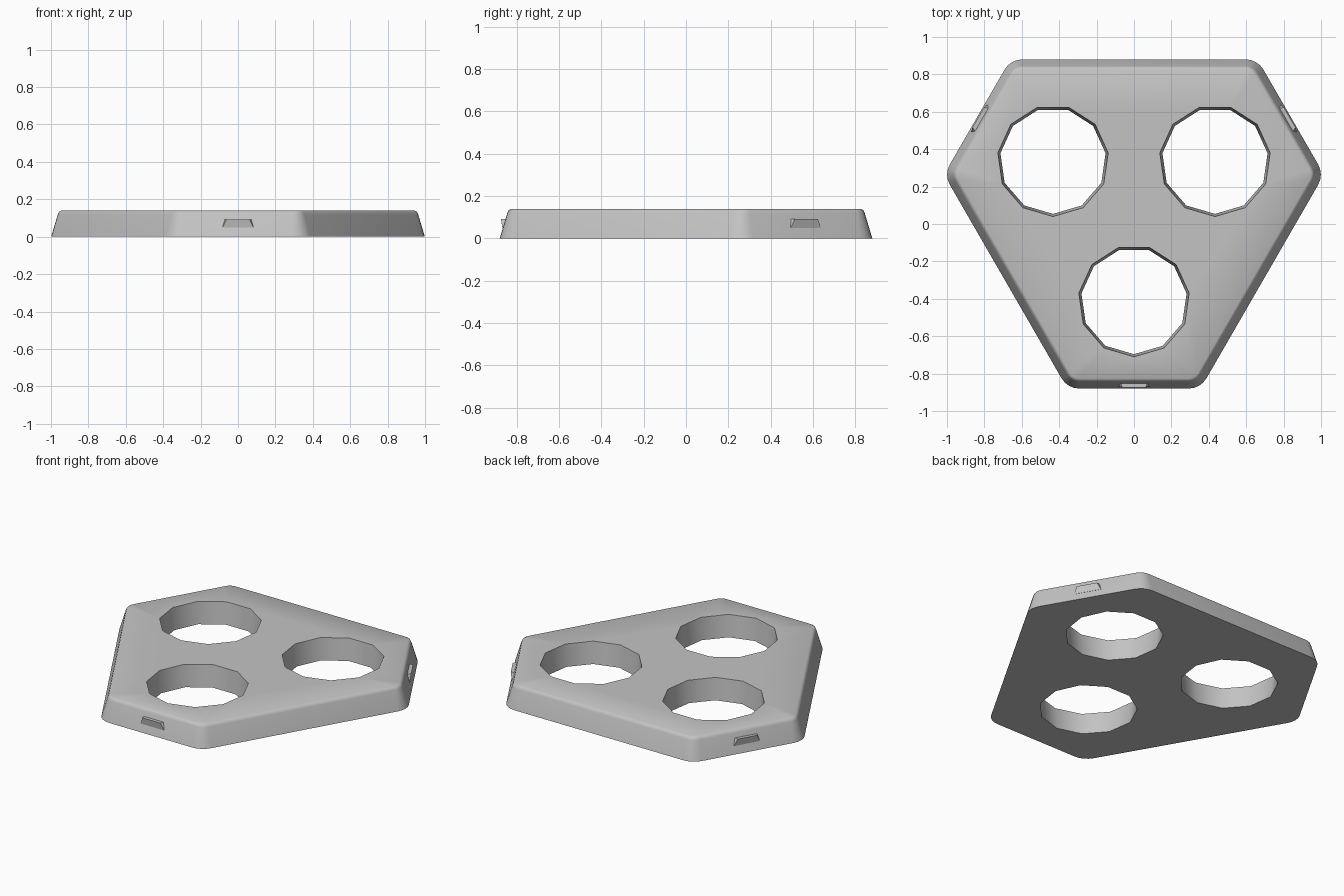
import bpy, bmesh
from math import radians, sin, cos, pi
from mathutils import Vector, Matrix

cube = bpy.data.objects.get("Cube")
if cube:
    bpy.data.objects.remove(cube, do_unlink=True)

CENTRE = Vector((0, 0.088, 0))
LONG, SHORT = 0.792, 0.968      # distance of long and short sides from the centre
HEIGHT, CORNER = 0.14, 0.11

grey = bpy.data.materials.new("plain grey")
grey.use_nodes = True
colour = (0.55, 0.55, 0.55, 1)
grey.diffuse_color = colour
grey.node_tree.nodes["Principled BSDF"].inputs["Base Color"].default_value = colour


def finish(bm, name, angle):
    bmesh.ops.recalc_face_normals(bm, faces=bm.faces[:])
    mesh = bpy.data.meshes.new(name)
    bm.to_mesh(mesh)
    bm.free()
    mesh.materials.append(grey)
    mesh.shade_smooth()
    mesh.set_sharp_from_angle(angle=radians(angle))
    obj = bpy.data.objects.new(name, mesh)
    bpy.context.collection.objects.link(obj)
    return obj


def outline(inset, z, steps=4):
    """Six-sided outline with rounded corners, moved inwards by inset."""
    r = CORNER - inset
    points = []
    for k in range(6):
        # neighbouring side normals are 60 degrees apart
        a, b = radians(60 * k - 30), radians(60 * k + 30)
        da, db = (LONG, SHORT) if k % 2 == 0 else (SHORT, LONG)
        da, db = da - CORNER, db - CORNER
        s = sin(b - a)
        corner = Vector(((da * sin(b) - db * sin(a)) / s,
                         (db * cos(a) - da * cos(b)) / s, z))
        for i in range(steps + 1):
            t = a + (b - a) * i / steps
            points.append(CENTRE + corner + Vector((cos(t), sin(t), 0)) * r)
    return points


def hole(angle, radius, z, sides=11):
    mid = CENTRE + Vector((cos(angle), sin(angle), 0)) * 0.5
    return [mid + Vector((radius * cos(2 * pi * i / sides - pi / 2),
                          radius * sin(2 * pi * i / sides - pi / 2), z))
            for i in range(sides)]


def loft(bm, rings):
    """Skin closed rings; return the edges of the first and last ring."""
    loops = [[bm.verts.new(p) for p in ring] for ring in rings]
    n = len(loops[0])
    for low, high in zip(loops, loops[1:]):
        for i in range(n):
            j = (i + 1) % n
            bm.faces.new((low[i], low[j], high[j], high[i]))
    return [[bm.edges.get((l[i], l[(i + 1) % n])) for i in range(n)]
            for l in (loops[0], loops[-1])]


# Body: sloped, softly bevelled sides and three tapered through holes
bm = bmesh.new()
profile = [(0, 0), (0.036, 0.12), (0.042, 0.133), (0.054, HEIGHT)]
bottom, top = loft(bm, [outline(inset, z) for inset, z in profile])
for degrees in (30, 150, 270):
    a = radians(degrees)
    low, high = loft(bm, [hole(a, 0.284, 0), hole(a, 0.298, HEIGHT)])
    bottom += low
    top += high
bmesh.ops.triangle_fill(bm, edges=bottom, normal=(0, 0, -1), use_beauty=True)
bmesh.ops.triangle_fill(bm, edges=top, normal=(0, 0, 1), use_beauty=True)
finish(bm, "body", 40)

# Small wedge catches on the three short sides
section = [(0.93, 0.075, 0.092), (0.93, 0.083, 0.048),
           (0.962, 0.062, 0.092), (0.955, 0.083, 0.048)]
for name, degrees in (("left", 30), ("right", 150), ("front", 270)):
    bm = bmesh.new()
    for out, half, z in section:
        for side in (-1, 1):
            bm.verts.new((out, side * half, z))
    bmesh.ops.convex_hull(bm, input=bm.verts[:])
    bmesh.ops.transform(bm, verts=bm.verts[:], matrix=Matrix.Translation(CENTRE)
                        @ Matrix.Rotation(radians(degrees), 4, "Z"))
    finish(bm, name + "_catch", 10)
